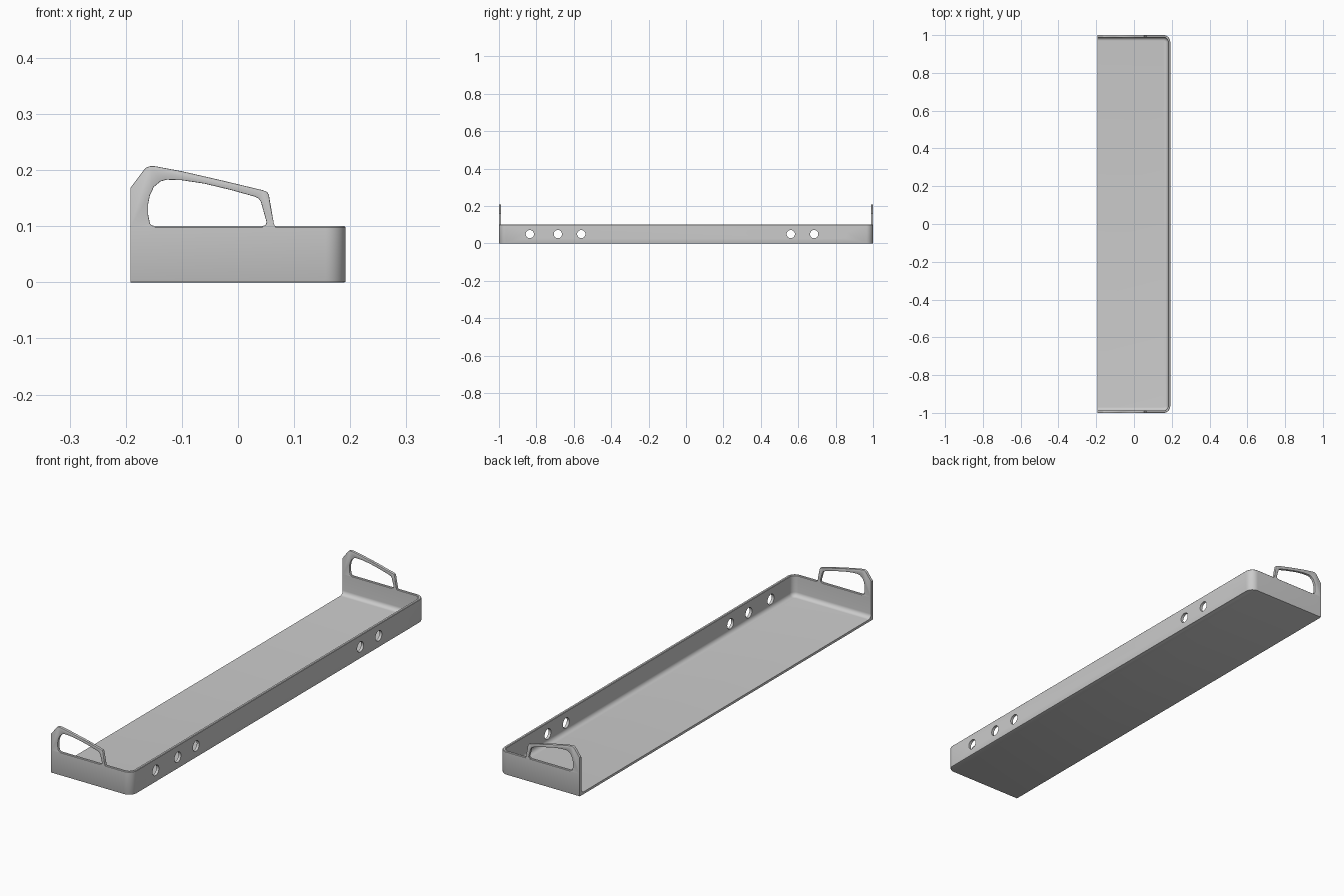
import bpy, bmesh
from math import sin, cos, pi

if "Cube" in bpy.data.objects:
    bpy.data.objects.remove(bpy.data.objects["Cube"])

HX, HY, H = 0.192, 1.0, 0.1      # half width, half length, wall height
WALL, FLOOR, R = 0.012, 0.010, 0.036


def finish(bm, name):
    bmesh.ops.recalc_face_normals(bm, faces=bm.faces)
    mesh = bpy.data.meshes.new(name)
    bm.to_mesh(mesh)
    bm.free()
    ob = bpy.data.objects.new(name, mesh)
    bpy.context.collection.objects.link(ob)
    return ob


def smooth(ob):
    bpy.ops.object.select_all(action='DESELECT')
    ob.select_set(True)
    bpy.context.view_layer.objects.active = ob
    bpy.ops.object.shade_smooth_by_angle(angle=pi / 6)


def u_path(d, n=10):
    """U-shaped outline, inset by d, open on the -x side."""
    pts = [(-HX, -HY + d)]
    for cy, start in ((-HY + R, -pi / 2), (HY - R, 0)):
        for i in range(n + 1):
            a = start + pi / 2 * i / n
            pts.append((HX - R + (R - d) * cos(a), cy + (R - d) * sin(a)))
    return pts + [(-HX, HY - d)]


# Tray: wall cross-section (inset, height) swept round the U, closed by flat floors
b, f = 0.003, 0.018
section = [(b, 0), (0.3 * b, 0.3 * b), (0, b), (0, H - 0.002), (0.002, H),
           (WALL - 0.002, H), (WALL, H - 0.002)]
for i in range(9):
    a = pi / 2 * i / 8
    section.append((WALL + f - f * cos(a), FLOOR + f - f * sin(a)))

bm = bmesh.new()
rings = [[bm.verts.new((x, y, z)) for x, y in u_path(d)] for d, z in section]
for lo, hi in zip(rings, rings[1:]):
    for i in range(len(lo) - 1):
        bm.faces.new((lo[i], lo[i + 1], hi[i + 1], hi[i]))
bm.faces.new(rings[0])
bm.faces.new(rings[-1])
bm.faces.new([r[0] for r in rings] + [r[-1] for r in reversed(rings)])
tray = finish(bm, "tray")

# Round holes through the long wall
bm = bmesh.new()
for y in (0.56, 0.685, 0.835):
    for s in (-1, 1):
        made = bmesh.ops.create_cone(bm, cap_ends=True, segments=28,
                                     radius1=0.022, radius2=0.022, depth=0.08)
        for v in made["verts"]:
            x, yy, z = v.co
            v.co = (HX + z, s * y + yy, 0.05 + x)
cutter = finish(bm, "hole_cutter")
cutter.hide_render = True
mod = tray.modifiers.new("holes", 'BOOLEAN')
mod.operation, mod.solver, mod.object = 'DIFFERENCE', 'EXACT', cutter
bpy.context.view_layer.objects.active = tray
bpy.ops.object.modifier_apply(modifier=mod.name)
bpy.data.objects.remove(cutter)
smooth(tray)

# Handles: arch profile (x, z) standing on each end wall
base = H - 0.002
arch = [(-HX, base), (-HX, 0.168), (-0.168, 0.200), (-0.163, 0.205),
        (-0.157, 0.207), (-0.148, 0.207), (-0.10, 0.198), (-0.03, 0.182),
        (0.045, 0.164), (0.052, 0.161), (0.055, 0.156), (0.064, 0.104),
        (0.067, base),
        (0.044, base), (0.044, 0.1005), (0.049, 0.102), (0.051, 0.107),
        (0.041, 0.143), (0.037, 0.149), (0.029, 0.153), (-0.01, 0.164),
        (-0.06, 0.176), (-0.10, 0.182), (-0.127, 0.183), (-0.138, 0.180),
        (-0.150, 0.170), (-0.157, 0.155), (-0.160, 0.140), (-0.160, 0.120),
        (-0.157, 0.105), (-0.154, 0.1015), (-0.148, 0.1005), (-0.148, base)]
for name, s in (("front_handle", -1), ("back_handle", 1)):
    bm = bmesh.new()
    face = bm.faces.new([bm.verts.new((x, s * HY, z)) for x, z in arch])
    ext = bmesh.ops.extrude_face_region(bm, geom=[face])
    for v in ext["geom"]:
        if isinstance(v, bmesh.types.BMVert):
            v.co.y = s * (HY - WALL)
    # Softened rims, leaving the foot square
    rim = [e for e in bm.edges if abs(e.verts[0].co.y - e.verts[1].co.y) < 1e-6
           and max(v.co.z for v in e.verts) > 0.1003
           and min(v.co.z for v in e.verts) > base + 0.001]
    bmesh.ops.bevel(bm, geom=rim, offset=0.0015, segments=2, profile=0.5,
                    affect='EDGES', clamp_overlap=True)
    smooth(finish(bm, name))
